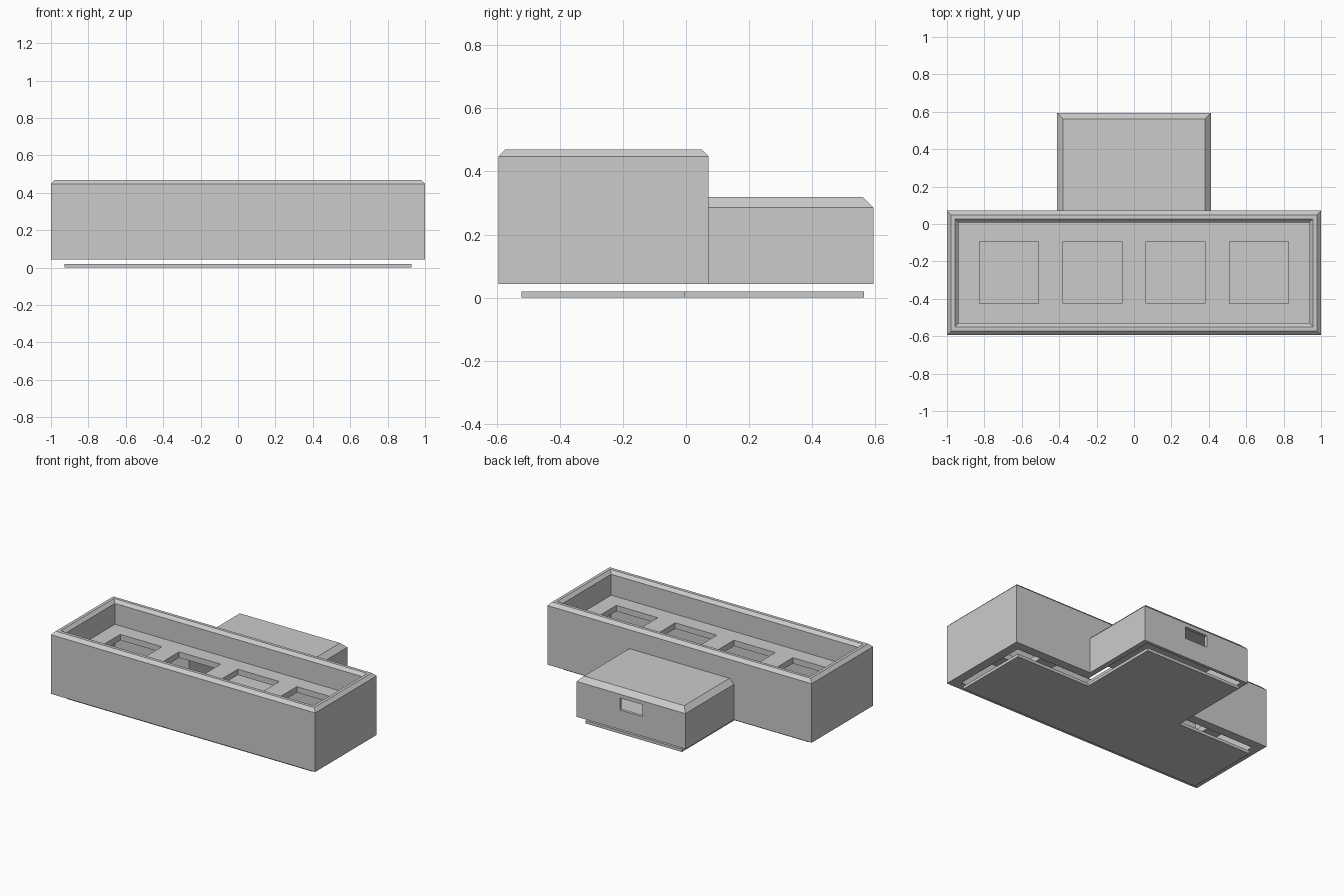
import bpy
import bmesh

cube = bpy.data.objects.get("Cube")
if cube:
    bpy.data.objects.remove(cube, do_unlink=True)

grey = bpy.data.materials.new("plain_grey")
grey.use_nodes = True
grey.diffuse_color = (0.6, 0.6, 0.6, 1)
grey.node_tree.nodes["Principled BSDF"].inputs["Base Color"].default_value = (0.6, 0.6, 0.6, 1)


def loft(name, layers):
    """Solid through stacked rectangles, each (half width, front y, back y, z)."""
    bm = bmesh.new()
    rings = [[bm.verts.new(p) for p in ((-w, f, z), (w, f, z), (w, b, z), (-w, b, z))]
             for w, f, b, z in layers]
    bm.faces.new(rings[0][::-1])
    bm.faces.new(rings[-1])
    for low, high in zip(rings, rings[1:]):
        for i in range(4):
            j = (i + 1) % 4
            bm.faces.new((low[i], low[j], high[j], high[i]))
    bmesh.ops.recalc_face_normals(bm, faces=bm.faces)
    mesh = bpy.data.meshes.new(name)
    bm.to_mesh(mesh)
    bm.free()
    mesh.materials.append(grey)
    obj = bpy.data.objects.new(name, mesh)
    bpy.context.collection.objects.link(obj)
    return obj


def block(name, w, front, back, bottom, top, x=0):
    obj = loft(name, [(w, front, back, bottom), (w, front, back, top)])
    for v in obj.data.vertices:
        v.co.x += x
    return obj


def combine(target, tool, operation):
    mod = target.modifiers.new(operation.lower(), "BOOLEAN")
    mod.operation, mod.solver, mod.object = operation, "EXACT", tool
    bpy.context.view_layer.update()
    with bpy.context.temp_override(object=target, active_object=target):
        bpy.ops.object.modifier_apply(modifier=mod.name)
    bpy.data.objects.remove(tool, do_unlink=True)


# Housing: long box plus lower rear box, both with bevelled top edges
bottom = 0.044
housing = loft("housing", [(1, -0.594, 0.071, bottom), (1, -0.594, 0.071, 0.448),
                           (0.978, -0.572, 0.049, 0.47)])
rear = loft("rear_box", [(0.412, 0.03, 0.594, bottom), (0.412, 0.03, 0.594, 0.286),
                         (0.379, 0.03, 0.561, 0.319)])
combine(housing, rear, "UNION")

# Open tray in the top with a flared rim
tray = loft("tray_cutter", [(0.937, -0.53, 0.008, 0.306), (0.937, -0.53, 0.008, 0.449),
                            (0.957, -0.55, 0.028, 0.47), (0.957, -0.55, 0.028, 0.55)])
combine(housing, tray, "DIFFERENCE")

# T-shaped cavity open at the underside
cavity = block("cavity_cutter", 0.937, -0.53, 0.008, -0.05, 0.266)
combine(cavity, block("rear_cavity", 0.375, -0.1, 0.573, -0.05, 0.266), "UNION")
combine(housing, cavity, "DIFFERENCE")

# Four openings through the tray floor
for x in (-0.668, -0.222, 0.222, 0.668):
    combine(housing, block("opening_cutter", 0.157, -0.425, -0.094, 0.2, 0.36, x), "DIFFERENCE")

# Rear port
combine(housing, block("port_cutter", 0.085, 0.5, 0.7, 0.178, 0.26), "DIFFERENCE")

# Loose T-shaped base plate
plate = block("base_plate", 0.927, -0.522, -0.003, 0, 0.02)
combine(plate, block("rear_plate", 0.365, -0.1, 0.565, 0, 0.02), "UNION")
